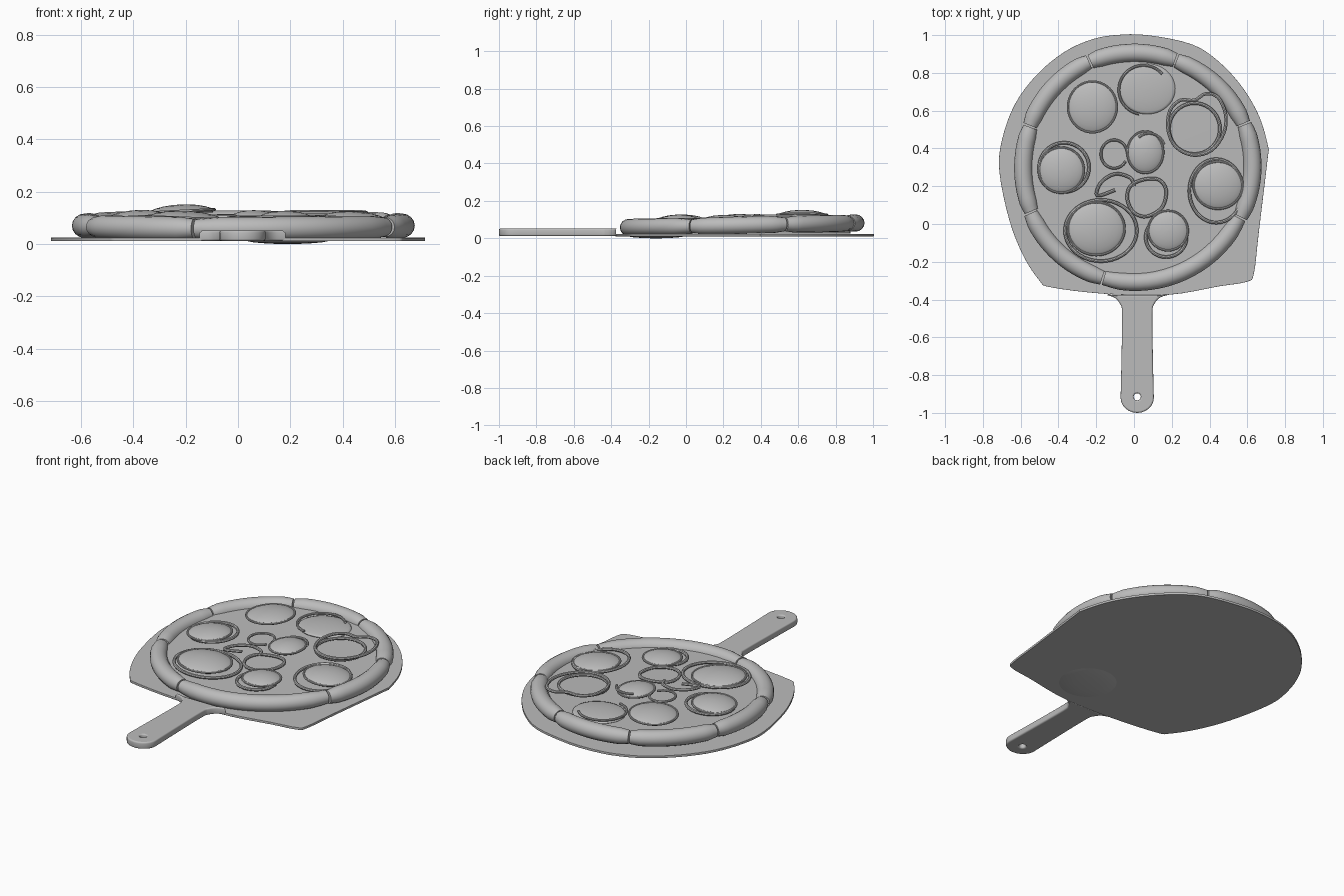
import bpy, bmesh
from math import sin, cos, pi, radians

cube = bpy.data.objects.get("Cube")
if cube:
    bpy.data.objects.remove(cube, do_unlink=True)

grey = bpy.data.materials.new("plain grey")
grey.use_nodes = True
grey.diffuse_color = (0.5, 0.5, 0.5, 1)
grey.node_tree.nodes["Principled BSDF"].inputs["Base Color"].default_value = (0.5, 0.5, 0.5, 1)

CX, CY = 0.015, 0.30          # centre of the pizza


def top_z(y):
    """Height of the cheese, which rises gently to the back."""
    return 0.080 + 0.016 * (y - CY)


def finish(ob, angle=40):
    ob.data.materials.clear()
    ob.data.materials.append(grey)
    bpy.ops.object.select_all(action='DESELECT')
    ob.select_set(True)
    bpy.context.view_layer.objects.active = ob
    bpy.ops.object.shade_smooth_by_angle(angle=radians(angle))


def link(name, data):
    ob = bpy.data.objects.new(name, data)
    bpy.context.collection.objects.link(ob)
    return ob


def to_mesh(ob):
    bpy.ops.object.select_all(action='DESELECT')
    ob.select_set(True)
    bpy.context.view_layer.objects.active = ob
    bpy.ops.object.convert(target='MESH')
    finish(bpy.context.view_layer.objects.active)


def smooth(pts, closed=True, steps=4):
    """Rounded path through a few points."""
    n = len(pts)
    out = []
    for i in range(n if closed else n - 1):
        ids = [i - 1, i, i + 1, i + 2]
        a, b, c, d = (pts[k % n if closed else max(0, min(n - 1, k))] for k in ids)
        for s in range(steps):
            t = s / steps
            out.append(tuple(q + t / 2 * (r - p + t * (2 * p - 5 * q + 4 * r - w
                             + t * (3 * (q - r) + w - p))) for p, q, r, w in zip(a, b, c, d)))
    return out if closed else out + [pts[-1]]


def add_spline(curve, pts, cyclic=True):
    s = curve.splines.new('POLY')
    s.points.add(len(pts) - 1)
    for p, co in zip(s.points, pts):
        p.co = (co[0], co[1], co[2] if len(co) > 2 else 0, 1)
    s.use_cyclic_u = cyclic


def slab(name, outlines, z0, z1, bevel):
    """Flat filled outline; later outlines become holes."""
    cu = bpy.data.curves.new(name, 'CURVE')
    cu.dimensions = '2D'
    cu.fill_mode = 'BOTH'
    for pts in outlines:
        add_spline(cu, pts)
    cu.extrude = (z1 - z0) / 2 - bevel
    cu.bevel_depth = bevel
    cu.bevel_resolution = 2
    cu.offset = -bevel
    ob = link(name, cu)
    ob.location.z = (z0 + z1) / 2
    to_mesh(ob)


def mesh_rings(name, rings, angle=40):
    """Skin a list of equal closed loops and cap both ends."""
    bm = bmesh.new()
    loops = [[bm.verts.new(p) for p in r] for r in rings]
    n = len(loops[0])
    for a, b in zip(loops, loops[1:]):
        for i in range(n):
            j = (i + 1) % n
            bm.faces.new((a[i], a[j], b[j], b[i]))
    bm.faces.new(loops[0][::-1])
    bm.faces.new(loops[-1])
    bmesh.ops.recalc_face_normals(bm, faces=bm.faces)
    me = bpy.data.meshes.new(name)
    bm.to_mesh(me)
    bm.free()
    finish(link(name, me), angle)


def oval(x, y, rx, ry, z, n=40, tilt=0):
    return [(x + rx * cos(t), y + ry * sin(t), z + tilt * rx * cos(t))
            for t in (2 * pi * i / n for i in range(n))]


# Serving board
slab("serving_board", [smooth([
    (0.07, 1.0), (0.31, 0.95), (0.46, 0.85), (0.58, 0.715), (0.665, 0.565), (0.71, 0.41),
    (0.708, 0.35), (0.66, -0.05), (0.635, -0.26), (0.6, -0.305), (0.45, -0.33),
    (0.18, -0.375), (-0.15, -0.37), (-0.44, -0.335), (-0.5, -0.3), (-0.585, -0.17),
    (-0.66, 0.02), (-0.713, 0.28), (-0.698, 0.45), (-0.63, 0.635),
    (-0.515, 0.79), (-0.37, 0.91), (-0.23, 0.975), (-0.1, 1.0)])], 0.011, 0.024, 0.001)

# Faint sag on the underside of the board
mesh_rings("board_sag", [oval(0.19, -0.16, 0.16 * k, 0.16 * k, z)
                         for k, z in ((1, 0.012), (0.8, 0.006), (0.5, 0.002), (0.15, 0))])

# Handle, with a flared neck, a rounded end and a hanging hole
side = smooth([(0.165, -0.375), (0.12, -0.39), (0.09, -0.425), (0.08, -0.48),
               (0.084, -0.75), (0.088, -0.92)], closed=False)
tip = [(0.088 * cos(a), -0.92 + 0.08 * sin(a)) for a in (-pi * i / 12 for i in range(1, 12))]
outline = side + tip + [(-x, y) for x, y in reversed(side)]
slab("handle", [[(x + 0.017, y) for x, y in outline],
                [p[:2] for p in oval(0.017, -0.915, 0.019, 0.019, 0, 16)]], 0.012, 0.052, 0.008)

# Pizza base
base = []
for k, h in ((0.58, 0), (0.58, 1), (0.35, 1.01), (0.02, 1.02)):
    base.append([(x, y, 0.026 + h * (top_z(y) - 0.026)) for x, y, _ in oval(CX, CY, k, k, 0, 64)])
mesh_rings("pizza_base", base)

# Crust: plump sections pinched where they meet
joints = [-107, -26, 22, 70, 114, 159, 203, 253]
for s, (a0, a1) in enumerate(zip(joints, joints[1:])):
    rings = []
    steps = 18
    for i in range(steps + 1):
        f = i / steps
        a = radians(a0 + 0.4 + (a1 - a0 - 0.8) * f)
        k = 0.84 + 0.16 * min(1, min(f, 1 - f) * 9) + 0.05 * sin(pi * f)
        r0 = 0.607 + 0.006 * sin(2 * a + s)
        zc = 0.070 + 0.012 * sin(a)
        ring = []
        for j in range(16):
            t = 2 * pi * j / 16
            r = r0 + 0.046 * k * cos(t)
            ring.append((CX + r * cos(a), CY + r * sin(a), zc + 0.044 * k * sin(t)))
        rings.append(ring)
    mesh_rings(f"crust_section_{s + 1}", rings, 50)


def tube(name, pts, closed=True, thick=0.01):
    cu = bpy.data.curves.new(name, 'CURVE')
    cu.dimensions = '3D'
    cu.bevel_depth = thick
    cu.bevel_resolution = 2
    cu.use_fill_caps = True
    add_spline(cu, pts, closed)
    to_mesh(link(name, cu))


# Domed slices with a raised rim: x, y, radii, lift, dome height, tilt
slices = [(-0.22, 0.62, 0.13, 0.135, 0.042, 0.024, 0.05),
          (-0.385, 0.285, 0.12, 0.12, 0.026, 0.024, 0.05),
          (-0.20, -0.025, 0.15, 0.14, 0.026, 0.026, -0.04),
          (0.18, -0.035, 0.105, 0.105, 0.03, 0.022, 0),
          (0.445, 0.205, 0.13, 0.125, 0.022, 0.024, -0.05),
          (0.06, 0.38, 0.095, 0.11, 0.024, 0.024, 0),
          (0.07, 0.715, 0.15, 0.135, 0.008, 0.014, 0)]
for i, (x, y, rx, ry, lift, dome, tilt) in enumerate(slices):
    z = top_z(y) + lift
    steps = ((0.95, -0.012), (0.99, -0.005), (0.97, 0), (0.9, 0.2 * dome), (0.75, 0.5 * dome),
             (0.5, 0.8 * dome), (0.25, 0.95 * dome), (0.03, dome))
    mesh_rings(f"topping_slice_{i + 1}",
               [oval(x, y, rx * k, ry * k, z + h, 40, tilt) for k, h in steps], 60)
    if dome > 0.02:
        tube(f"slice_rim_{i + 1}", oval(x, y, rx, ry, z - 0.002, 40, tilt), True, 0.006)

# Thin rings and arcs: x, y, radii, lift, tilt, start and end in degrees
rings = [(-0.37, 0.30, 0.132, 0.13, 0.02, 0.04, 0, 360),
         (-0.175, -0.035, 0.19, 0.162, 0.018, -0.02, 0, 360),
         (0.17, -0.07, 0.108, 0.105, 0.02, 0, 0, 360),
         (0.435, 0.175, 0.142, 0.168, 0.016, -0.05, 0, 360),
         (0.32, 0.505, 0.135, 0.135, 0.022, 0, 0, 360),
         (0.05, 0.71, 0.13, 0.13, 0.02, 0, 40, 260),
         (-0.105, 0.37, 0.07, 0.075, 0.022, 0, 0, 330),
         (0.08, 0.39, 0.085, 0.09, 0.034, 0, 20, 130)]
for i, (x, y, rx, ry, lift, tilt, a0, a1) in enumerate(rings):
    closed = a1 - a0 == 360
    angles = [radians(a0 + (a1 - a0) * k / (40 if closed else 39)) for k in range(40)]
    tube(f"topping_ring_{i + 1}",
         [(x + rx * cos(t), y + ry * sin(t),
           top_z(y + ry * sin(t)) + lift + tilt * rx * cos(t)) for t in angles],
         closed, 0.009 if closed else 0.007)

# Wavy rings and a folded curl
wavy = smooth([(0.18, 0.5), (0.19, 0.6), (0.245, 0.655), (0.32, 0.655), (0.38, 0.69),
               (0.445, 0.67), (0.485, 0.58), (0.475, 0.48), (0.41, 0.39), (0.31, 0.365), (0.22, 0.41)])
lumpy = smooth([(-0.035, 0.13), (-0.02, 0.2), (0.05, 0.235), (0.13, 0.235), (0.17, 0.18),
                (0.15, 0.09), (0.07, 0.04), (0.0, 0.06)])
curl = smooth([(-0.1, 0.18), (-0.195, 0.15), (-0.175, 0.22), (-0.1, 0.265), (-0.02, 0.245),
               (0, 0.2)], closed=False)
for name, path, closed, lift in (("wavy_ring", wavy, True, 0.035), ("lumpy_ring", lumpy, True, 0.02),
                                 ("folded_curl", curl, False, 0.024)):
    tube(name, [(x, y, top_z(y) + lift) for x, y in path], closed, 0.009)
